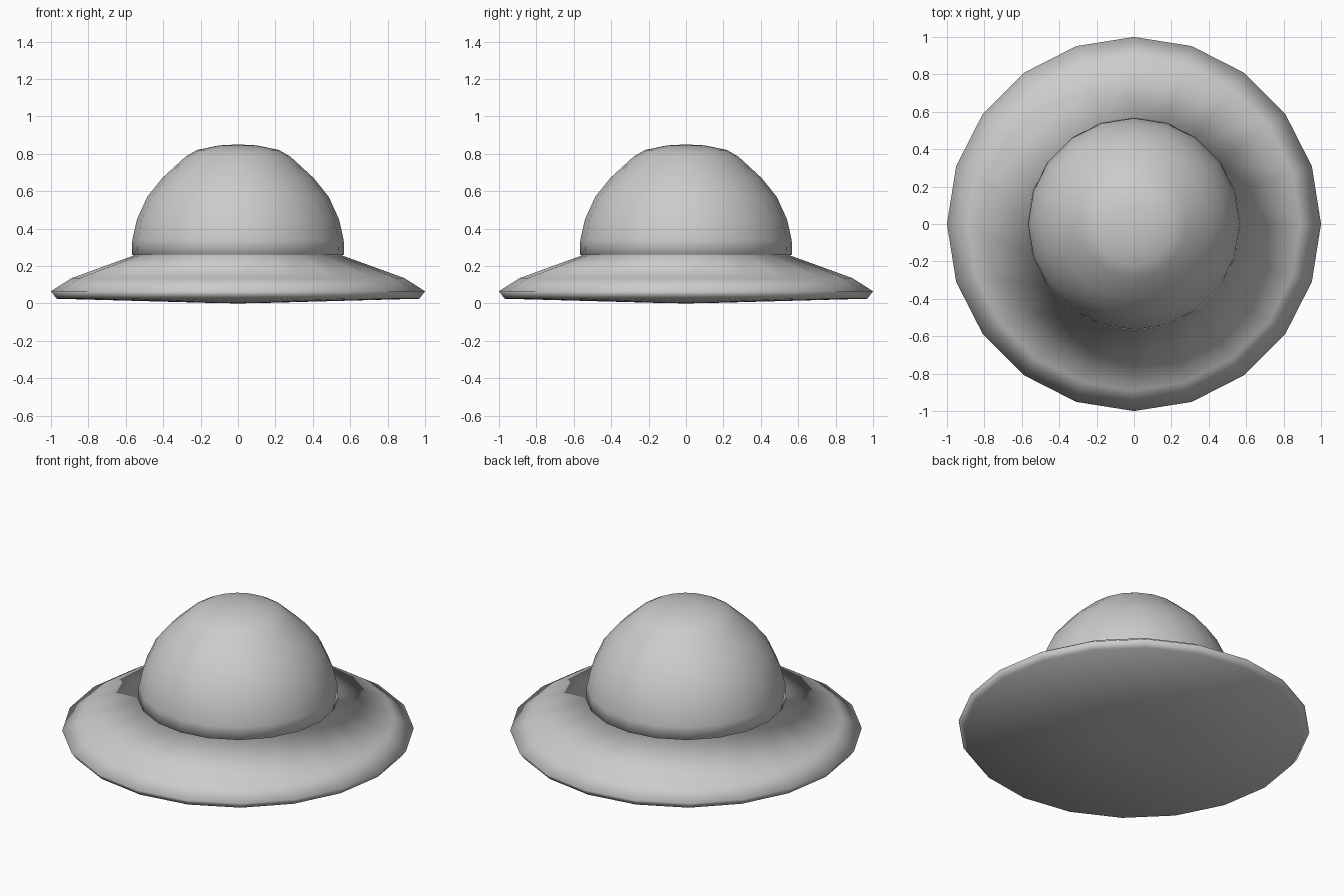
import bpy, bmesh, math

if "Cube" in bpy.data.objects:
    bpy.data.objects.remove(bpy.data.objects["Cube"])

SIDES = 20


def lathe(name, profile):
    """Spin (radius, z) points around z; radius 0 makes a pole."""
    bm = bmesh.new()
    rings = []
    for r, z in profile:
        if r == 0:
            rings.append([bm.verts.new((0, 0, z))] * SIDES)
        else:
            rings.append([bm.verts.new((r * math.cos(math.tau * i / SIDES),
                                        r * math.sin(math.tau * i / SIDES), z))
                          for i in range(SIDES)])
    for low, high in zip(rings, rings[1:]):
        for i in range(SIDES):
            j = (i + 1) % SIDES
            corners = list(dict.fromkeys((low[i], low[j], high[j], high[i])))
            bm.faces.new(corners)
    bmesh.ops.recalc_face_normals(bm, faces=bm.faces)
    for f in bm.faces:
        f.smooth = True
    mesh = bpy.data.meshes.new(name)
    bm.to_mesh(mesh)
    bm.free()
    obj = bpy.data.objects.new(name, mesh)
    bpy.context.collection.objects.link(obj)
    return obj


# Shallow underside, bevelled rim and sloping brim
brim = [(0, 0), (0.16, 0.003), (0.97, 0.025), (1.0, 0.065), (0.89, 0.135), (0.555, 0.257)]
# Rounded crown rising from the brim
crown = [(0.568, 0.262), (0.565, 0.34), (0.54, 0.45), (0.485, 0.57),
         (0.405, 0.67), (0.28, 0.785), (0.22, 0.82), (0.1, 0.845), (0, 0.85)]
lathe("domed_hat", brim + crown)
